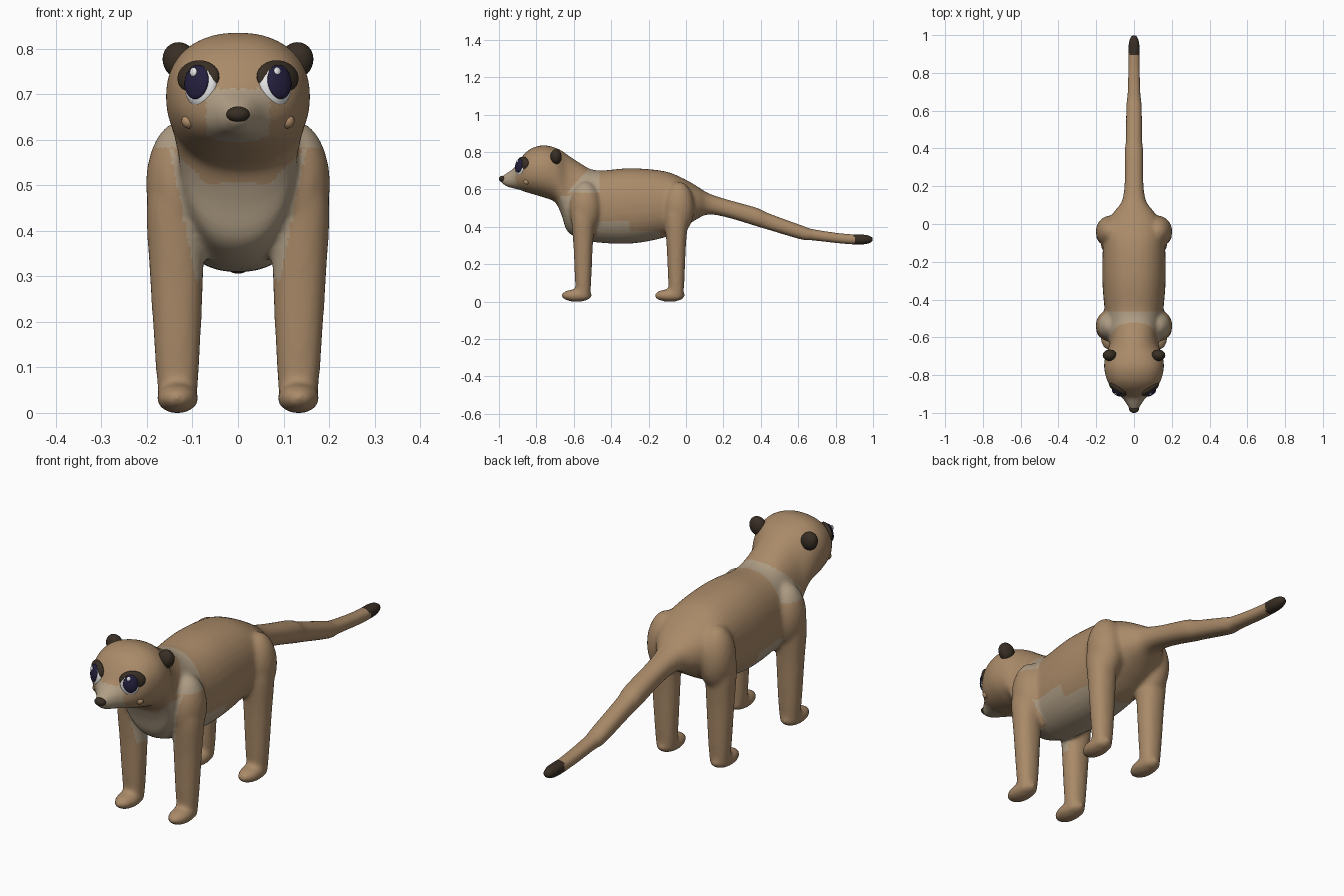
import bpy, bmesh, math
from mathutils import Vector, Matrix, Quaternion

cube = bpy.data.objects.get("Cube")
if cube:
    bpy.data.objects.remove(cube, do_unlink=True)


def material(name, *rgb):
    m = bpy.data.materials.new(name)
    m.use_nodes = True
    m.diffuse_color = (*rgb, 1)
    bsdf = m.node_tree.nodes["Principled BSDF"]
    bsdf.inputs["Base Color"].default_value = (*rgb, 1)
    bsdf.inputs["Roughness"].default_value = 0.8
    return m


tan = material("tan fur", 0.40, 0.255, 0.14)
cream = material("cream fur", 0.43, 0.34, 0.235)
dark = material("dark brown", 0.04, 0.028, 0.018)
white = material("eye white", 0.8, 0.8, 0.8)
navy = material("navy iris", 0.018, 0.014, 0.05)
cheek = material("cheek tan", 0.46, 0.28, 0.15)


def smooth_rows(rows, steps=4):
    """Catmull-Rom interpolation between profile rows."""
    pts = [Vector(r) for r in rows]
    pts = [pts[0]] + pts + [pts[-1]]
    out = []
    for a, b, c, d in zip(pts, pts[1:], pts[2:], pts[3:]):
        for i in range(steps):
            t = i / steps
            out.append(b + (c - a) * (t / 2) + (a * 2 - b * 5 + c * 4 - d) * (t * t / 2)
                       + (b * 3 - a - c * 3 + d) * (t ** 3 / 2))
    return out + [pts[-1]]


def loft(bm, rings):
    """Skin closed rings of points and cap both ends."""
    loops = [[bm.verts.new(p) for p in ring] for ring in rings]
    n = len(loops[0])
    for a, b in zip(loops, loops[1:]):
        for i in range(n):
            j = (i + 1) % n
            bm.faces.new((a[i], a[j], b[j], b[i]))
    bm.faces.new(loops[0][::-1])
    bm.faces.new(loops[-1])


def oval(n=32, power=0.9):
    for i in range(n):
        a = math.tau * i / n
        c, s = math.cos(a), math.sin(a)
        yield math.copysign(abs(c) ** power, c), math.copysign(abs(s) ** power, s)


def ball(bm, loc, size, rot=Quaternion()):
    bmesh.ops.create_uvsphere(bm, u_segments=24, v_segments=16, radius=1,
                              matrix=Matrix.LocRotScale(Vector(loc), rot, Vector(size)))


def finish(name, bm, *mats):
    bmesh.ops.recalc_face_normals(bm, faces=bm.faces)
    mesh = bpy.data.meshes.new(name)
    bm.to_mesh(mesh)
    bm.free()
    for m in mats:
        mesh.materials.append(m)
    mesh.shade_smooth()
    ob = bpy.data.objects.new(name, mesh)
    bpy.context.scene.collection.objects.link(ob)
    return ob


def ball_part(name, mat, loc, size, rot=Quaternion()):
    bm = bmesh.new()
    ball(bm, loc, size, rot)
    return finish(name, bm, mat)


# Torso, head and tail profile: y, top, bottom, half width
spine = [
    (-0.99, 0.665, 0.635, 0.018), (-0.96, 0.685, 0.614, 0.036), (-0.92, 0.712, 0.603, 0.063),
    (-0.89, 0.756, 0.596, 0.098), (-0.86, 0.793, 0.585, 0.126), (-0.82, 0.821, 0.573, 0.146),
    (-0.76, 0.835, 0.555, 0.159), (-0.7, 0.822, 0.53, 0.153), (-0.665, 0.806, 0.46, 0.14),
    (-0.635, 0.785, 0.375, 0.13), (-0.57, 0.742, 0.335, 0.13), (-0.48, 0.7, 0.315, 0.152),
    (-0.3, 0.712, 0.308, 0.168), (-0.12, 0.697, 0.34, 0.165), (-0.02, 0.66, 0.39, 0.155),
    (0.06, 0.615, 0.44, 0.11), (0.12, 0.578, 0.464, 0.065), (0.22, 0.545, 0.448, 0.05),
    (0.38, 0.5, 0.4, 0.05), (0.44, 0.472, 0.382, 0.044), (0.62, 0.406, 0.329, 0.042),
    (0.68, 0.386, 0.325, 0.036), (0.85, 0.362, 0.306, 0.031), (0.96, 0.358, 0.304, 0.029),
    (1.0, 0.343, 0.318, 0.015)]
bm = bmesh.new()
loft(bm, [[(w * c, y, (top + low) / 2 + (top - low) / 2 * s) for c, s in oval()]
          for y, top, low, w in smooth_rows(spine)])

# Legs: height, centre x, half width, half depth
leg = [(0.012, 0.133, 0.04, 0.036), (0.1, 0.133, 0.048, 0.043), (0.3, 0.135, 0.059, 0.052),
       (0.45, 0.137, 0.064, 0.064), (0.55, 0.125, 0.06, 0.06)]
for side in (-1, 1):
    for y in (-0.55, -0.052):
        loft(bm, [[(side * (x + rx * c), y + ry * s, z) for c, s in oval()]
                  for z, x, rx, ry in smooth_rows(leg)])
        ball(bm, (side * 0.133, y - 0.035, 0.031), (0.047, 0.083, 0.034))
        ball(bm, (side * 0.125, y + 0.012, 0.5), (0.078, 0.085, 0.14))

# Blend everything into one skin
body = finish("body", bm)
remesh = body.modifiers.new("blend", "REMESH")
remesh.mode = "VOXEL"
remesh.voxel_size = 0.009
relax = body.modifiers.new("relax", "SMOOTH")
relax.factor = 0.5
relax.iterations = 12
skin = bpy.data.meshes.new_from_object(body.evaluated_get(bpy.context.evaluated_depsgraph_get()))
body.modifiers.clear()
body.data = skin
skin.name = "body"
skin.materials.clear()
for m in (tan, cream, dark):
    skin.materials.append(m)
lowest = min(v.co.z for v in skin.vertices)
skin.transform(Matrix.Translation((0, 0, -lowest)))


# Fur markings
def marking(p):
    x, y, z = abs(p.x), p.y, p.z
    if y > 0.9:
        return 2
    muzzle = y < -0.88 and z < 0.712 and x < 0.07
    collar = z > 0.585 and -0.53 - (0.7 - z) * 0.9 < y < -0.46
    chest = (0.29 < z < 0.59 and y < -0.53 and x < 0.1 + 0.2 * (z - 0.33)
             and z < 0.505 + max(0, x - 0.07))
    belly = z > 0.29 and (-0.48 < y < -0.3 and z < 0.43 or -0.31 < y < -0.14 and z < 0.378
                          or -0.6 < y < -0.47 and z < 0.37 and x < 0.08)
    return int(muzzle or collar or chest or belly)


for f in skin.polygons:
    f.material_index = marking(f.center)
skin.shade_smooth()

# Face details
ball_part("nose", dark, (0, -0.98, 0.656), (0.026, 0.02, 0.017))
for side, label in ((1, "left"), (-1, "right")):
    n = Vector((side * 0.55, -0.82, 0.14)).normalized()
    turn = n.to_track_quat("-Y", "Z")
    eye = Vector((side * 0.08, -0.882, 0.72))
    ball_part(label + "_eye_patch", dark, (side * 0.087, -0.875, 0.737), (0.054, 0.018, 0.038), turn)
    ball_part(label + "_eye", white, eye, (0.041, 0.023, 0.05), turn)
    ball_part(label + "_iris", navy, eye + n * 0.014 + Vector((side * 0.003, 0, 0.005)),
              (0.031, 0.012, 0.038), turn)
    ball_part(label + "_eye_glint", white, eye + n * 0.022 + Vector((-0.006, 0, 0.026)),
              (0.009, 0.005, 0.01), turn)
    ball_part(label + "_cheek_dot", cheek, (side * 0.108, -0.853, 0.641), (0.016, 0.016, 0.016))
    ball_part(label + "_ear", dark, (side * 0.128, -0.695, 0.774), (0.037, 0.03, 0.041),
              Quaternion((0, 1, 0), side * 0.4))
